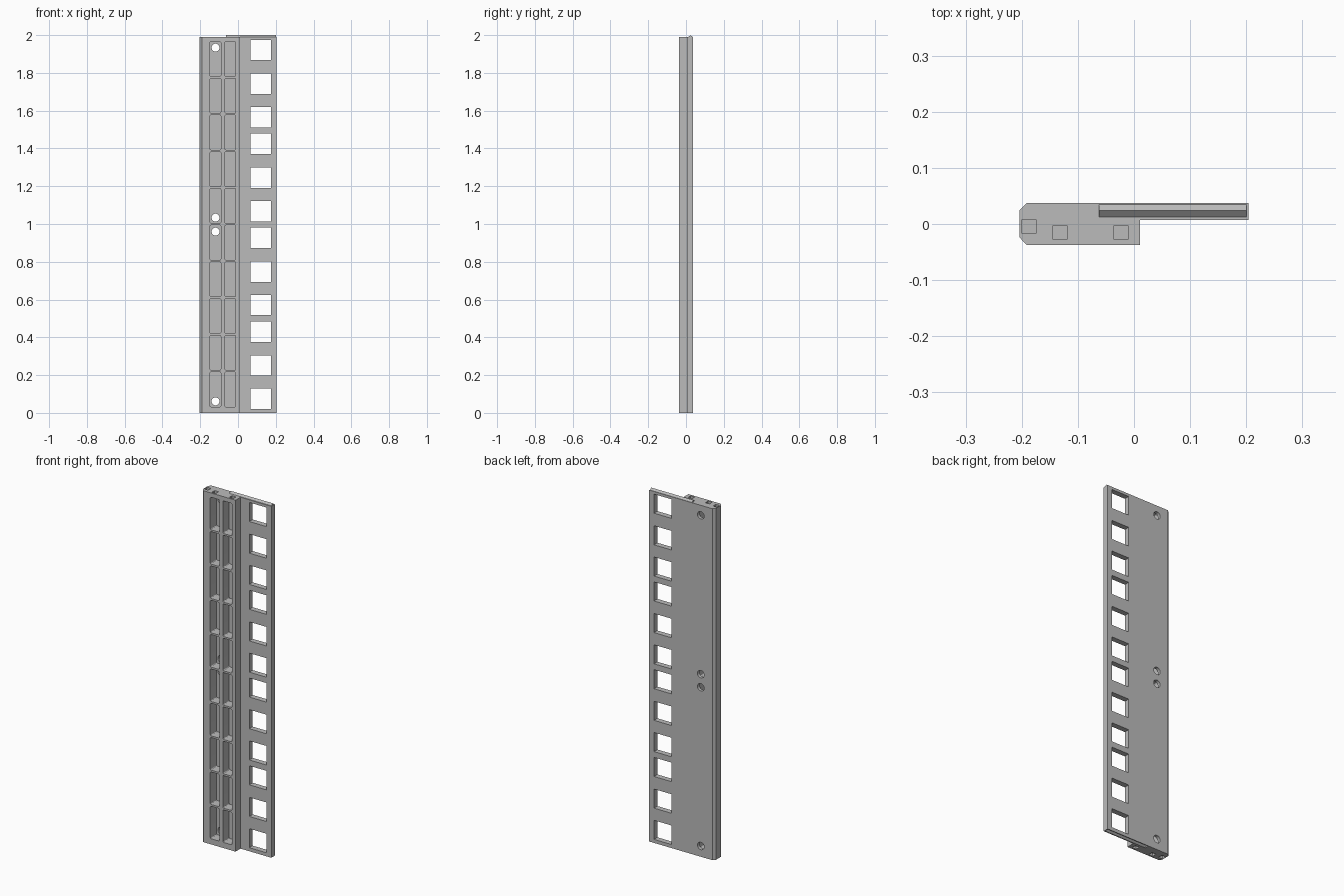
import bpy, bmesh, math
from mathutils import Matrix, Vector

cube = bpy.data.objects.get("Cube")
if cube:
    bpy.data.objects.remove(cube, do_unlink=True)

grey = bpy.data.materials.new("plain grey")
grey.use_nodes = True
colour = (0.5, 0.5, 0.5, 1)
grey.diffuse_color = colour
grey.node_tree.nodes["Principled BSDF"].inputs["Base Color"].default_value = colour

TOP = 1.99       # height of the body without the locating ridge


def make_object(name, bm):
    bmesh.ops.recalc_face_normals(bm, faces=bm.faces)
    mesh = bpy.data.meshes.new(name)
    bm.to_mesh(mesh)
    bm.free()
    mesh.materials.append(grey)
    obj = bpy.data.objects.new(name, mesh)
    bpy.context.collection.objects.link(obj)
    return obj


def extrude_profile(bm, points, direction):
    face = bm.faces.new([bm.verts.new(p) for p in points])
    out = bmesh.ops.extrude_face_region(bm, geom=[face])
    verts = [v for v in out["geom"] if isinstance(v, bmesh.types.BMVert)]
    bmesh.ops.translate(bm, verts=verts, vec=direction)


def add_box(bm, x, y, z, round_corners=0):
    size = (x[1] - x[0], y[1] - y[0], z[1] - z[0])
    centre = Vector(((x[0] + x[1]) / 2, (y[0] + y[1]) / 2, (z[0] + z[1]) / 2))
    verts = bmesh.ops.create_cube(
        bm, size=1, matrix=Matrix.Translation(centre) @ Matrix.Diagonal((*size, 1)))["verts"]
    if round_corners:
        edges = {e for v in verts for e in v.link_edges
                 if abs(e.verts[0].co.y - e.verts[1].co.y) > 1e-4}
        bmesh.ops.bevel(bm, geom=list(edges), offset=round_corners, segments=3,
                        profile=0.5, affect="EDGES")


def cut(target, bm, name):
    cutter = make_object(name, bm)
    cutter.hide_render = True
    mod = target.modifiers.new(name, "BOOLEAN")
    mod.operation = "DIFFERENCE"
    mod.solver = "EXACT"
    mod.object = cutter
    bpy.context.view_layer.objects.active = target
    bpy.ops.object.modifier_apply(modifier=mod.name)
    bpy.data.objects.remove(cutter, do_unlink=True)


# Rail body: thick chamfered bar with a thin flange on its left
profile = [(-0.204, -0.024), (-0.191, -0.0375), (0.011, -0.0375), (0.011, 0.007),
           (0.204, 0.007), (0.204, 0.0375), (-0.191, 0.0375), (-0.204, 0.025)]
bm = bmesh.new()
extrude_profile(bm, [(x, y, 0) for x, y in profile], (0, 0, TOP))
body = make_object("rail_body", bm)

# Square holes in the flange, in repeating groups of three
bm = bmesh.new()
for group in range(4):
    for base in (0.074, 0.251, 0.43):
        z = base + group * 0.497
        add_box(bm, (0.066, 0.174), (-0.02, 0.06), (z - 0.054, z + 0.054))
cut(body, bm, "square_holes")

# Two columns of ten weight-saving pockets on the front
bm = bmesh.new()
for x in ((-0.148, -0.091), (-0.069, -0.012)):
    for row in range(10):
        z = 0.032 + row * 0.1944
        add_box(bm, x, (-0.06, 0.02), (z, z + 0.184), 0.006)
cut(body, bm, "pockets")

# Round screw holes through the pocket floors
bm = bmesh.new()
for z in (0.061, 0.96, 1.034, 1.934):
    bmesh.ops.create_cone(
        bm, cap_ends=True, segments=32, radius1=0.021, radius2=0.021, depth=0.06,
        matrix=Matrix.Translation((-0.119, 0.04, z)) @ Matrix.Rotation(math.pi / 2, 4, "X"))
cut(body, bm, "screw_holes")

# Shallow square pin sockets in both ends
bm = bmesh.new()
for x, y in ((-0.1875, -0.0045), (-0.132, -0.015), (-0.023, -0.015)):
    for z in ((TOP - 0.016, TOP + 0.02), (-0.02, 0.016)):
        add_box(bm, (x - 0.0125, x + 0.0125), (y - 0.0125, y + 0.0125), z)
cut(body, bm, "pin_sockets")

# Matching groove in the bottom end
bm = bmesh.new()
extrude_profile(bm, [(-0.0625, 0.0365, -0.002), (-0.0625, 0.0105, -0.002),
                     (-0.0625, 0.024, 0.01)], (0.263, 0, 0))
cut(body, bm, "bottom_groove")

# Locating ridge on the top end
bm = bmesh.new()
extrude_profile(bm, [(-0.0625, 0.035, TOP), (-0.0625, 0.0125, TOP),
                     (-0.0625, 0.024, 2.0)], (0.263, 0, 0))
make_object("top_ridge", bm)

# Smooth the round holes, keep all edges sharp
bpy.ops.object.select_all(action="DESELECT")
body.select_set(True)
bpy.context.view_layer.objects.active = body
bpy.ops.object.shade_smooth_by_angle(angle=math.radians(25))
